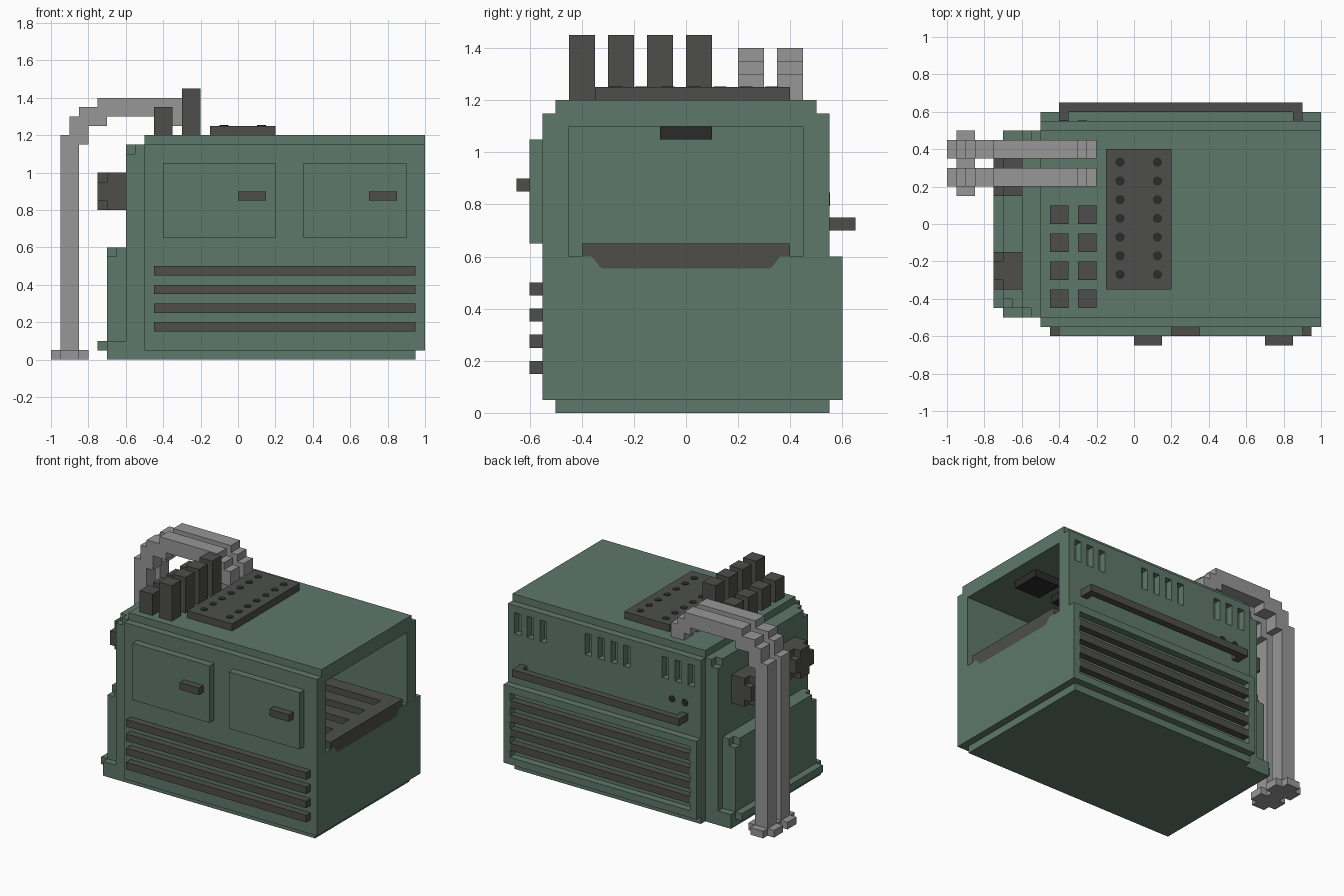
import bpy
import bmesh
from mathutils import Matrix

default_cube = bpy.data.objects.get("Cube")
if default_cube:
    bpy.data.objects.remove(default_cube, do_unlink=True)


def make_material(name, red, green, blue):
    material = bpy.data.materials.new(name)
    material.use_nodes = True
    colour = (red, green, blue, 1)
    material.diffuse_color = colour
    shader = material.node_tree.nodes["Principled BSDF"]
    shader.inputs["Base Color"].default_value = colour
    shader.inputs["Roughness"].default_value = 0.8
    return material


green = make_material("muted green", .114, .188, .147)
dark = make_material("dark grey", .075, .078, .072)
pipe_grey = make_material("light grey", .31, .31, .31)
black = make_material("near black", .024, .024, .024)


def finish(name, bm, material):
    mesh = bpy.data.meshes.new(name)
    bm.to_mesh(mesh)
    bm.free()
    mesh.materials.append(material)
    obj = bpy.data.objects.new(name, mesh)
    bpy.context.scene.collection.objects.link(obj)
    return obj


def add_box(bm, x, y, z):
    """Add a box from (low, high) pairs on each axis."""
    centre = [(low + high) / 2 for low, high in (x, y, z)]
    size = [high - low for low, high in (x, y, z)]
    matrix = Matrix.Translation(centre) @ Matrix.Diagonal((*size, 1))
    bmesh.ops.create_cube(bm, size=1, matrix=matrix)


def boxes(name, material, parts):
    bm = bmesh.new()
    for part in parts:
        add_box(bm, *part)
    return finish(name, bm, material)


def cut(target, parts):
    """Subtract boxes from the target and drop the cutter."""
    cutter = boxes("cutter", target.data.materials[0], parts)
    cutter.hide_render = True
    modifier = target.modifiers.new("cut", 'BOOLEAN')
    modifier.operation = 'DIFFERENCE'
    modifier.solver = 'EXACT'
    modifier.object = cutter
    bpy.context.view_layer.update()
    bpy.context.view_layer.objects.active = target
    bpy.ops.object.modifier_apply(modifier=modifier.name)
    bpy.data.objects.remove(cutter, do_unlink=True)


def both(half):
    return (-half, half)


def span(start, length):
    return (start, start + length)


# Main housing with an open chamber at the side and slots at the back
housing = boxes("housing", green, [((-.5, 1), both(.55), (.05, 1.15))])
slots = [.9, .8, .7, .35, .25, .15, .05, -.25, -.35, -.45]
cut(housing, [((-.4, 1.1), both(.45), (.6, 1.1))]
    + [(span(x, .05), (.5, .7), (.95, 1.1)) for x in slots])
boxes("roof", green, [((-.5, 1), both(.5), (1.15, 1.2))])
boxes("base", green, [((-.5, .95), (-.5, .55), (0, .05)),
                      ((-.7, -.5), both(.5), (0, .1)),
                      ((-.75, -.5), both(.45), (.05, .1))])

# Rear grille frame and bars
grille_frame = boxes("rear_grille_frame", green,
                     [((-.5, 1), (.55, .6), (.05, .6))])
cut(grille_frame, [((-.45, .95), (.5, .7), (.1, .55))])
bar_heights = [.15, .25, .35, .45]
for name, y in (("front_bars", (-.6, -.55)), ("rear_bars", (.55, .6))):
    boxes(name, dark, [((-.45, .95), y, span(z, .05)) for z in bar_heights])

# Stepped side blocks with their outer top corners notched
side_panel = boxes("side_panel", green, [((-.6, -.5), both(.5), (.1, 1.15))])
side_block = boxes("side_block", green, [((-.7, -.6), both(.45), (.1, .6))])
for block, x, edge, top in ((side_panel, -.6, .5, 1.15),
                            (side_block, -.7, .45, .6)):
    cut(block, [((x - .1, x + .05), y, (top - .05, top + .1))
                for y in ((-edge - .1, -edge + .05), (edge - .05, edge + .1))])

# Side valves: a square neck with a plus-shaped cap
for name, y in (("front_valve", -.25), ("rear_valve", .25)):
    boxes(name, dark, [
        ((-.7, -.6), (y - .1, y + .1), (.8, 1)),
        ((-.75, -.7), (y - .1, y + .1), (.85, .95)),
        ((-.75, -.7), (y - .05, y + .05), (.8, 1))])

# Front doors and handles
for name, x, handle in (("left_door", (.35, .9), .7),
                        ("right_door", (-.4, .2), 0)):
    boxes(name, green, [(x, (-.6, -.55), (.65, 1.05))])
    boxes(name + "_handle", dark,
          [(span(handle, .15), (-.65, -.6), (.85, .9))])

# Rear rail
boxes("rear_rail", dark, [((-.4, .9), (.6, .65), (.7, .75))]
      + [(span(x, .05), (.55, .6), (.7, .75)) for x in (-.4, .85)])

# Chamber rack, its lip, and ceiling heaters
boxes("rack", dark, [((.9, 1), both(.4), (.6, .65))]
      + [((-.4, .9), span(-.4 + i * .175, .1), (.6, .65)) for i in range(5)])
bm = bmesh.new()
lip = [bm.verts.new((1.003, y, z)) for y, z in
       ((-.37, .61), (-.325, .555), (.325, .555), (.37, .61))]
bm.faces.new(lip)
finish("rack_lip", bm, dark)
boxes("heaters", black, [(span(x, .2), both(.1), (1.05, 1.1))
                         for x in (.1, .4, .7)])

# Top plate and exhaust stacks
boxes("top_plate", dark, [((-.15, .2), (-.35, .4), (1.2, 1.25))])
for name, x, top in (("short_stacks", -.45, 1.35), ("tall_stacks", -.3, 1.45)):
    boxes(name, dark, [(span(x, .1), span(-.45 + i * .15, .1), (1.2, top))
                       for i in range(4)])


# Round dots on the top plate and the back
def dots(name, centres, rotation):
    bm = bmesh.new()
    for centre in centres:
        bmesh.ops.create_cone(bm, cap_ends=True, segments=10, radius1=.025,
                              radius2=.025, depth=.006,
                              matrix=Matrix.Translation(centre) @ rotation)
    finish(name, bm, black)


dots("plate_dots", [(x, -.27 + i * .1, 1.25) for x in (-.075, .125)
                    for i in range(7)], Matrix())
dots("back_dots", [(x, .55, .82) for x in (-.275, -.375)],
     Matrix.Rotation(1.5708, 4, 'X'))

# Stepped pipes from the roof to plus-shaped feet on the ground
for name, y in (("front_pipe", .2), ("rear_pipe", .35)):
    run = [((-.95, -.85), (.05, 1.2)), ((-.9, -.8), (1.15, 1.3)),
           ((-.85, -.7), (1.25, 1.35)), ((-.75, -.3), (1.3, 1.4)),
           ((-.35, -.25), (1.25, 1.35)), ((-.3, -.2), (1.2, 1.3))]
    boxes(name, pipe_grey, [(x, span(y, .1), z) for x, z in run])
    boxes(name + "_foot", pipe_grey,
          [((-1, -.8), span(y, .1), (0, .05)),
           ((-.95, -.85), span(y - .05, .2), (0, .05))])
